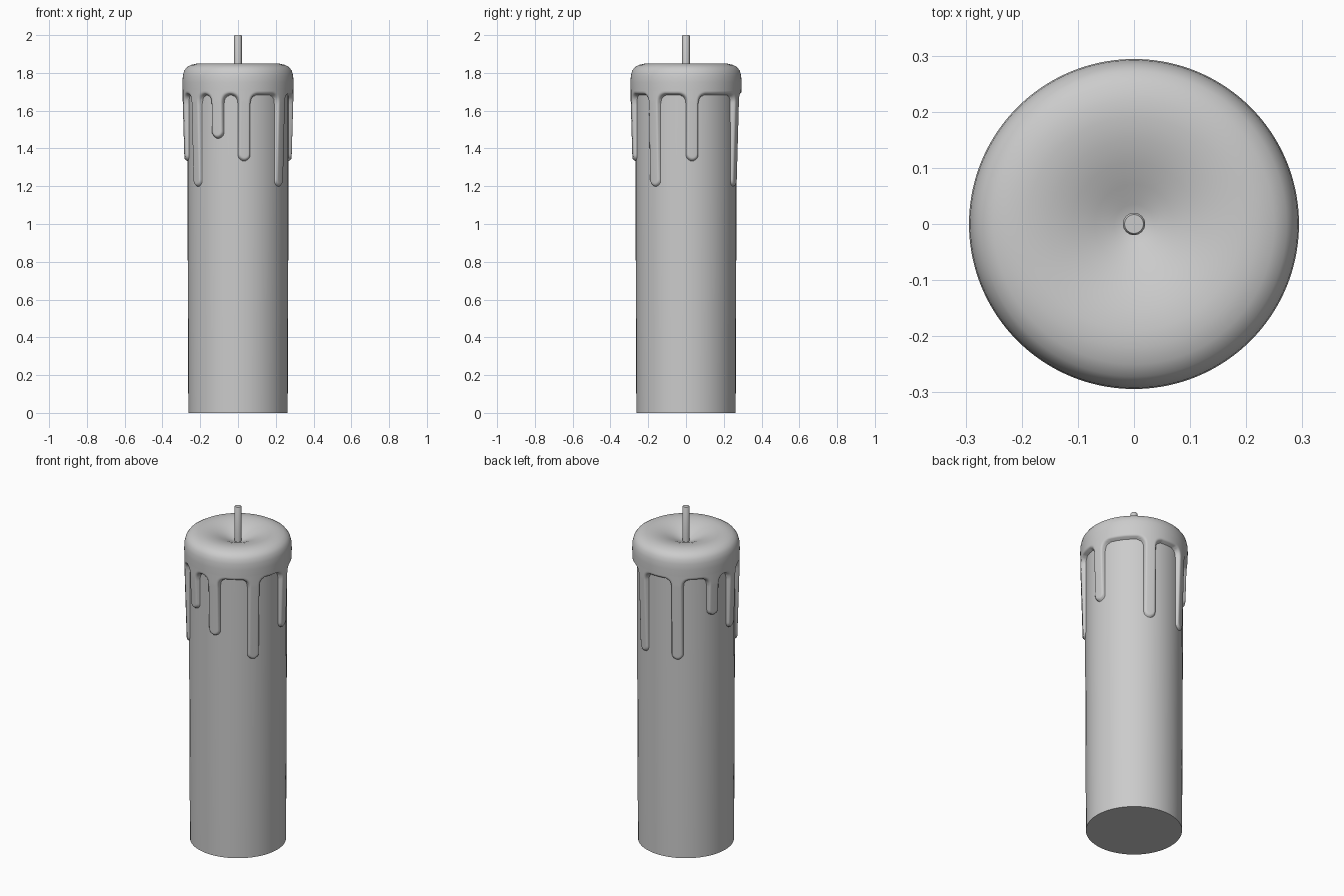
import bpy, bmesh, math
from math import radians, sin, cos, hypot, pi

if "Cube" in bpy.data.objects:
    bpy.data.objects.remove(bpy.data.objects["Cube"])

R = 0.267            # body radius under the wax
RIM = 1.685          # lower edge of the wax cap
# drips: angle in degrees from +x, height of the tip
DRIPS = [(7, 1.335), (68.5, 1.2), (115, 1.2), (157, 1.455), (187, 1.335),
         (218, 1.2), (247, 1.455), (277, 1.335), (323, 1.2)]
W = 0.034            # drip half width


def smin(a, b, k=0.05):
    h = max(k - abs(a - b), 0) / k
    return min(a, b) - h * h * k / 4


def wax_distance(a, z):
    """Signed distance to the edge of the wax on the unrolled side."""
    d = RIM - z
    for deg, tip in DRIPS:
        s = ((a - radians(deg) + pi) % (2 * pi) - pi) * 0.28
        low = min(z - (tip + W), 0)
        d = smin(d, hypot(s, low) - W)
    return d


def wax_radius(a, z):
    d = wax_distance(a, z)
    if d > 0:
        return R - min(0.012, 1.5 * d)
    thick = 0.013 + 0.013 * min(max((z - 1.2) / 0.45, 0), 1)
    q = max(1 + d / 0.013, 0)
    return R + thick * math.sqrt(max(1 - q * q, 0))


def lathe(name, rings, n, close_bottom=False):
    """rings: list of (z, radius function of angle), bottom to top."""
    bm = bmesh.new()
    rows = []
    for z, f in rings:
        rows.append([bm.verts.new((f(2 * pi * i / n) * cos(2 * pi * i / n),
                                   f(2 * pi * i / n) * sin(2 * pi * i / n), z))
                     for i in range(n)])
    for lo, hi in zip(rows, rows[1:]):
        for i in range(n):
            j = (i + 1) % n
            bm.faces.new((lo[i], lo[j], hi[j], hi[i]))
    bm.faces.new(rows[-1])
    if close_bottom:
        bm.faces.new(rows[0][::-1])
    me = bpy.data.meshes.new(name)
    bm.to_mesh(me)
    bm.free()
    ob = bpy.data.objects.new(name, me)
    bpy.context.collection.objects.link(ob)
    bpy.context.view_layer.objects.active = ob
    ob.select_set(True)
    bpy.ops.object.shade_smooth_by_angle(angle=radians(50))
    ob.select_set(False)
    return ob


def const(r):
    return lambda a: r


# candle body, very slightly wider at the top
lathe("candle_body", [(0, const(0.263)), (1.2, const(0.2675)), (1.72, const(0.2675))],
      48, True)

# melted wax: dripping side, rounded shoulder and dished top
rings = []
z = 1.18
while z < 1.715:
    rings.append((z, lambda a, z=z: wax_radius(a, z)))
    z += 0.0075
for r, h in [(0.294, 1.75), (0.292, 1.785), (0.285, 1.811), (0.272, 1.829),
             (0.25, 1.842), (0.22, 1.849), (0.19, 1.85), (0.15, 1.844),
             (0.11, 1.832), (0.07, 1.815), (0.035, 1.799), (0.01, 1.79)]:
    rings.append((h, const(r)))
lathe("melted_wax", rings, 360)

# wick
lathe("wick", [(1.77, const(0.02)), (1.995, const(0.02)), (2.0, const(0.017))], 16, True)
